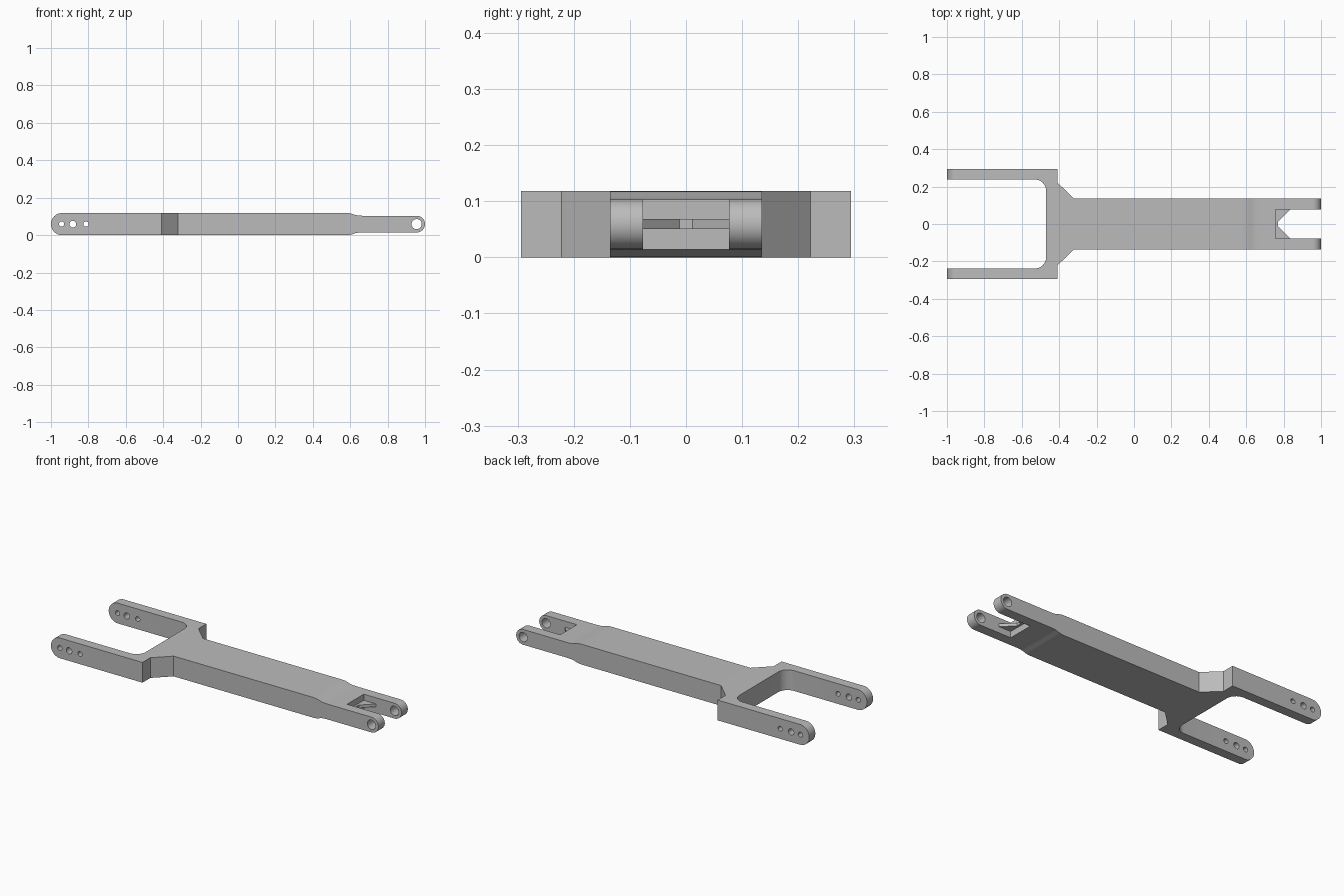
import bpy, bmesh, math
from mathutils import Vector

cube = bpy.data.objects.get("Cube")
if cube:
    bpy.data.objects.remove(cube, do_unlink=True)

grey = bpy.data.materials.new("plain grey")
grey.use_nodes = True
grey.diffuse_color = (0.5, 0.5, 0.5, 1)
grey.node_tree.nodes["Principled BSDF"].inputs["Base Color"].default_value = grey.diffuse_color

HEIGHT = 0.118
MID = HEIGHT / 2


def prism(name, outline, start, depth):
    """Extrude a closed outline of 3D points along depth."""
    bm = bmesh.new()
    face = bm.faces.new([bm.verts.new(Vector(p) + Vector(start)) for p in outline])
    ext = bmesh.ops.extrude_face_region(bm, geom=[face])
    moved = [g for g in ext["geom"] if isinstance(g, bmesh.types.BMVert)]
    bmesh.ops.translate(bm, verts=moved, vec=depth)
    bmesh.ops.recalc_face_normals(bm, faces=bm.faces)
    mesh = bpy.data.meshes.new(name)
    bm.to_mesh(mesh)
    bm.free()
    mesh.materials.append(grey)
    obj = bpy.data.objects.new(name, mesh)
    bpy.context.collection.objects.link(obj)
    return obj


def arc(cx, cy, r, a0, a1, steps):
    angles = [math.radians(a0 + (a1 - a0) * i / steps) for i in range(steps + 1)]
    return [(cx + r * math.cos(a), cy + r * math.sin(a)) for a in angles]


def combine(target, tool, operation):
    mod = target.modifiers.new("cut", "BOOLEAN")
    mod.object, mod.operation, mod.solver = tool, operation, "EXACT"
    bpy.context.view_layer.objects.active = target
    bpy.ops.object.modifier_apply(modifier=mod.name)
    bpy.data.objects.remove(tool, do_unlink=True)


# Plan outline: wide fork, shoulders, beam and narrow clevis
half = [(0.757, 0.077), (1.1, 0.077), (1.1, 0.135), (-0.32, 0.135),
        (-0.41, 0.222), (-0.41, 0.294), (-1.1, 0.294), (-1.1, 0.238)]
half += arc(-0.53, 0.178, 0.06, 90, 0, 10)
plan = half + [(x, -y) for x, y in reversed(half)]
arm = prism("arm", [(x, y, 0) for x, y in plan], (0, 0, -0.1), (0, 0, 0.4))

# Side outline: rounded ends and a blended step down to the clevis
upper = arc(-1 + MID, 0, MID, 180, 90, 16)
upper += [(0.575, MID), (0.595, 0.058), (0.612, 0.0545),
          (0.628, 0.0485), (0.645, 0.0455), (0.665, 0.0445)]
upper += arc(0.9555, 0, 0.0445, 90, 0, 16)
side = upper + [(x, -z) for x, z in reversed(upper[1:-1])]
slab = prism("side_shape", [(x, 0, z + MID) for x, z in side], (0, -0.5, 0), (0, 1, 0))
combine(arm, slab, "INTERSECT")

# Cross holes for the pins
for x, r in ((-0.943, 0.014), (-0.883, 0.018), (-0.813, 0.014), (0.955, 0.027)):
    ring = arc(x, MID, r, 0, 360, 32)[:-1]
    pin = prism("pin_hole", [(a, 0, b) for a, b in ring], (0, -0.5, 0), (0, 1, 0))
    combine(arm, pin, "DIFFERENCE")

# Thin notched web between the clevis arms
notch = [(0.75, 0.08), (0.838, 0.08), (0.77, 0.012)]
notch += [(x, -y) for x, y in reversed(notch)]
web = prism("clevis_web", [(x, y, 0) for x, y in notch], (0, 0, MID - 0.008), (0, 0, 0.017))

# Soft shading on the curves only
bpy.ops.object.select_all(action="DESELECT")
arm.select_set(True)
bpy.context.view_layer.objects.active = arm
bpy.ops.object.shade_smooth_by_angle(angle=math.radians(30))
